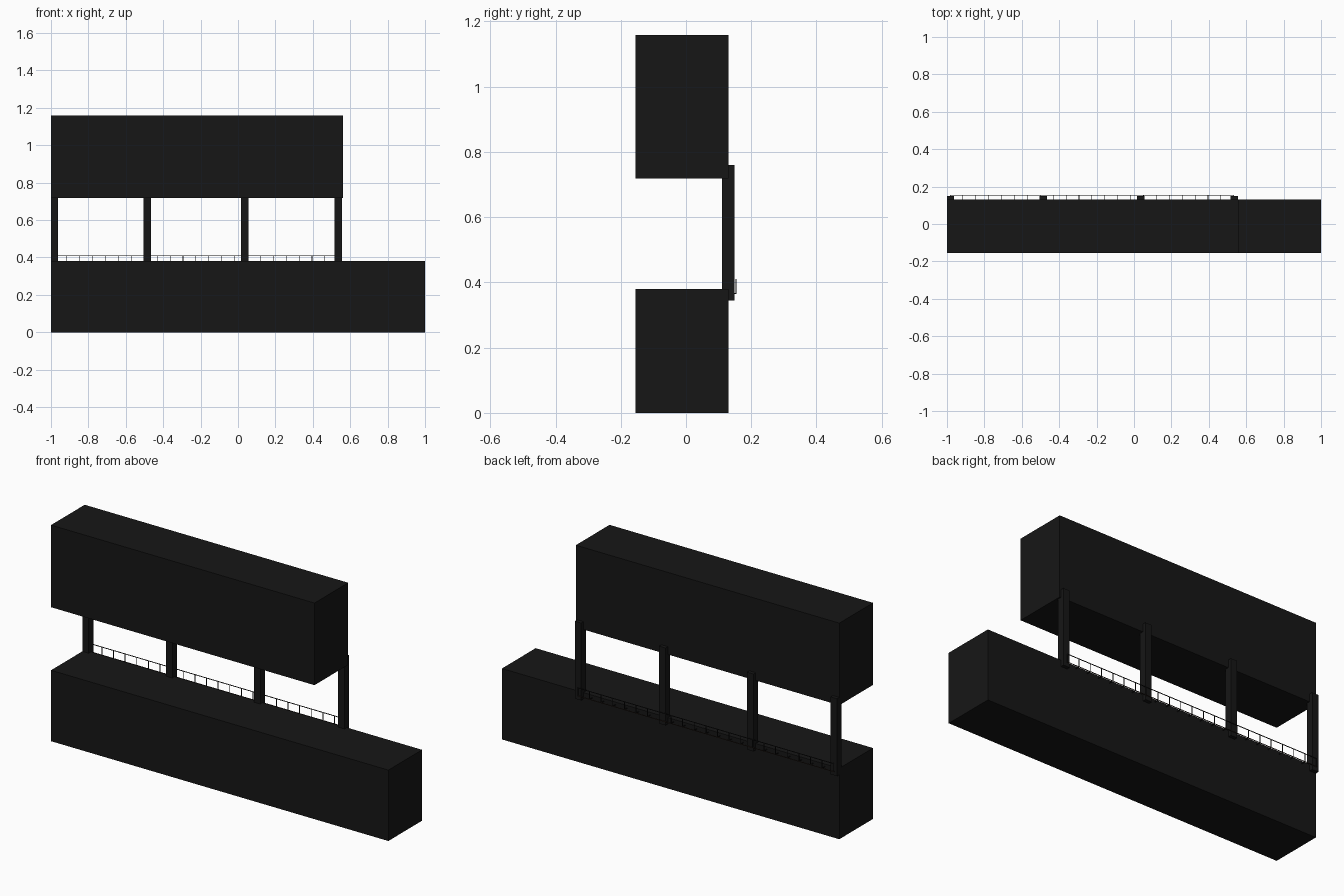
import bpy

if "Cube" in bpy.data.objects:
    bpy.data.objects.remove(bpy.data.objects["Cube"])


def material(name, color):
    m = bpy.data.materials.new(name)
    m.diffuse_color = (*color, 1)
    m.use_nodes = True
    m.node_tree.nodes["Principled BSDF"].inputs["Base Color"].default_value = m.diffuse_color
    return m


BLACK = material("black", (0.008, 0.008, 0.008))
BROWN = material("dark_brown", (0.03, 0.017, 0.012))


def box(name, x, y, z, mat=BLACK):
    """Box from (min, max) ranges on each axis."""
    bpy.ops.mesh.primitive_cube_add(
        size=1, location=[(a + b) / 2 for a, b in (x, y, z)])
    ob = bpy.context.object
    ob.name = name
    ob.scale = [b - a for a, b in (x, y, z)]
    bpy.ops.object.transform_apply(location=False, rotation=False, scale=True)
    ob.data.materials.append(mat)
    return ob


# Main blocks
box("lower_block", (-1, 1), (-0.155, 0.13), (0, 0.38))
box("upper_block", (-1, 0.562), (-0.155, 0.13), (0.718, 1.158))

# Posts joining the blocks along the back
for i, x in enumerate((-0.981, -0.485, 0.036, 0.536)):
    box(f"post_{i + 1}", (x - 0.019, x + 0.019), (0.11, 0.149), (0.345, 0.76))

# Railing: top and bottom rails
T = 0.003
X0, X1 = -0.985, 0.535
box("top_rail", (X0, X1), (0.155 - T, 0.155), (0.411 - T, 0.411))
box("bottom_rail", (X0, X1), (0.155 - T, 0.155), (0.368 - T, 0.368), BROWN)

# Balusters with brackets running back to the lower block
count = 23
for i in range(count):
    x = X0 + (X1 - X0 - T) * i / (count - 1)
    box(f"baluster_{i + 1}", (x, x + T), (0.155 - T, 0.155), (0.366, 0.41))
    box(f"bracket_{i + 1}", (x, x + T), (0.128, 0.155), (0.368 - T, 0.368))
